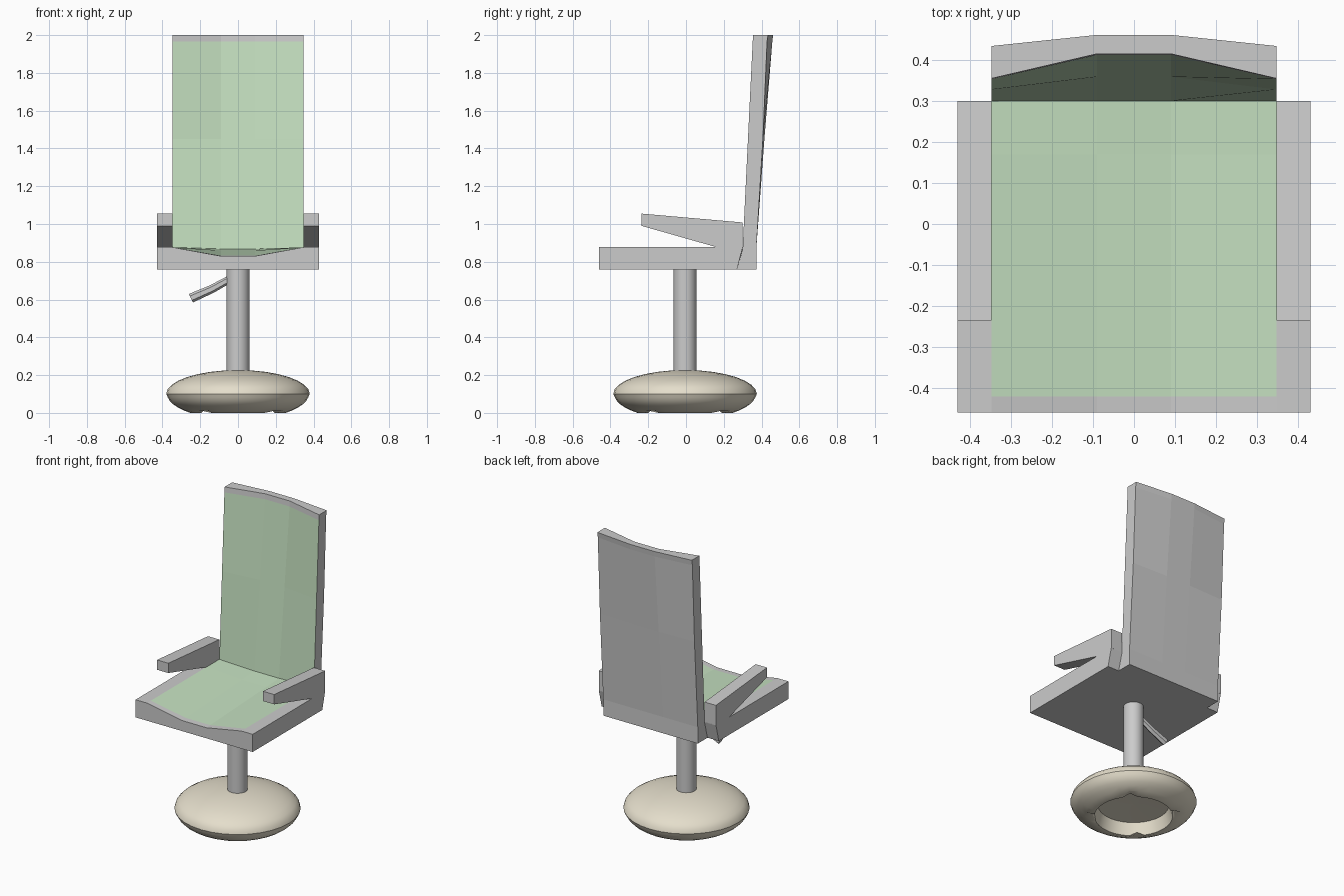
import bpy, bmesh
from math import sin, cos, pi, asin
from mathutils import Vector

if "Cube" in bpy.data.objects:
    bpy.data.objects.remove(bpy.data.objects["Cube"])


def material(name, rgb):
    m = bpy.data.materials.new(name)
    m.diffuse_color = (*rgb, 1)
    m.use_nodes = True
    m.node_tree.nodes["Principled BSDF"].inputs["Base Color"].default_value = m.diffuse_color
    return m


GREEN = material("green_fabric", (0.56, 0.75, 0.53))
TAN = material("tan_base", (0.78, 0.73, 0.60))


def loft(name, sections, caps=True):
    """Skin a list of closed loops that share one point count."""
    bm = bmesh.new()
    rings = [[bm.verts.new(p) for p in s] for s in sections]
    n = len(rings[0])
    for a, b in zip(rings, rings[1:]):
        for i in range(n):
            j = (i + 1) % n
            bm.faces.new((a[i], a[j], b[j], b[i]))
    if caps:
        bm.faces.new(rings[0])
        bm.faces.new(rings[-1])
    bmesh.ops.remove_doubles(bm, verts=bm.verts, dist=1e-5)
    bmesh.ops.recalc_face_normals(bm, faces=bm.faces)
    me = bpy.data.meshes.new(name)
    bm.to_mesh(me)
    bm.free()
    ob = bpy.data.objects.new(name, me)
    bpy.context.collection.objects.link(ob)
    return ob


def paint(ob, mat, test):
    """Give the faces that pass the test the second material slot."""
    ob.data.materials.append(None)
    ob.data.materials.append(mat)
    for f in ob.data.polygons:
        if test(f.center, f.normal):
            f.material_index = 1


def smooth(ob, angle=0.6):
    bpy.ops.object.select_all(action='DESELECT')
    bpy.context.view_layer.objects.active = ob
    ob.select_set(True)
    bpy.ops.object.shade_smooth_by_angle(angle=angle)


# Seat: slab with a dished green top, dish shallower toward the rear
def seat_section(y, dip, y_low):
    return [(-.43, y_low, .76), (.43, y_low, .76), (.43, y, .877), (.347, y, .877),
            (.09, y, dip), (-.09, y, dip), (-.347, y, .877), (-.43, y, .877)]


seat = loft("seat", [seat_section(-.46, .83, -.46), seat_section(-.42, .832, -.42),
                     seat_section(.17, .86, .17), seat_section(.30, .868, .27)])
paint(seat, GREEN, lambda c, n: n.z > .5 and abs(c.x) < .347 and c.y > -.42)


# Backrest: leaning panel, flat at the bottom and bowed at the top
def back_section(z, f_edge, f_mid, b_edge, b_mid):
    return [(-.347, f_edge, z), (-.09, f_mid, z), (.09, f_mid, z), (.347, f_edge, z),
            (.347, b_edge, z), (.09, b_mid, z), (-.09, b_mid, z), (-.347, b_edge, z)]


back = loft("backrest", [back_section(.76, .27, .27, .372, .372),
                         back_section(.868, .30, .30, .372, .372),
                         back_section(1.45, .328, .359, .407, .415),
                         back_section(1.965, .353, .412, .429, .457),
                         back_section(2.0, .355, .415, .434, .461)])
paint(back, GREEN, lambda c, n: n.y < -.5 and .868 < c.z < 1.965)

# Armrests: wedge profile rising from the rear corner of the seat
arm = [(.30, .875), (.30, 1.008), (-.235, 1.055), (-.235, .99), (.17, .875)]
for side, name in ((-1, "left_armrest"), (1, "right_armrest")):
    loft(name, [[(side * x, y, z) for y, z in arm] for x in (.347, .43)])


# Post
def ring(r, z, n, y=-.005):
    return [(r * cos(2 * pi * i / n), y + r * sin(2 * pi * i / n), z) for i in range(n)]


post = loft("post", [ring(.061, .10, 24), ring(.061, .765, 24)])
smooth(post)

# Height lever: slim faceted rod with a slight bend
direction = Vector((-.2, 0, -.1)).normalized()
across = Vector((-direction.z, 0, direction.x))


def lever_ring(x, z, r):
    c = Vector((x, -.005, z))
    return [c + across * r * cos(i * pi / 3) + Vector((0, .8 * r * sin(i * pi / 3), 0))
            for i in range(6)]


loft("height_lever", [lever_ring(-.04, .71, .02), lever_ring(-.14, .655, .022),
                      lever_ring(-.25, .607, .025)])

# Base: round shell, hollow underneath, four notches in the rim
N = 32
start = -asin(.10 / .135)
profile = []
for k in range(6):
    a = start * (1 - k / 6)
    profile.append((.375 * cos(a), .10 + .135 * sin(a)))
profile += [(.38 * cos(k * pi / 16), .10 + .127 * sin(k * pi / 16)) for k in range(9)]
profile = [(.001, .085), (.215, .08), (.235, 0)] + profile
rings = [ring(max(r, .001), z, N) for r, z in profile]
for k in (2, 3):
    for i in range(4, N, 8):
        x, y, z = rings[k][i]
        rings[k][i] = (x, y, z + .024)
base = loft("base", rings)
base.data.materials.append(TAN)
smooth(base)
